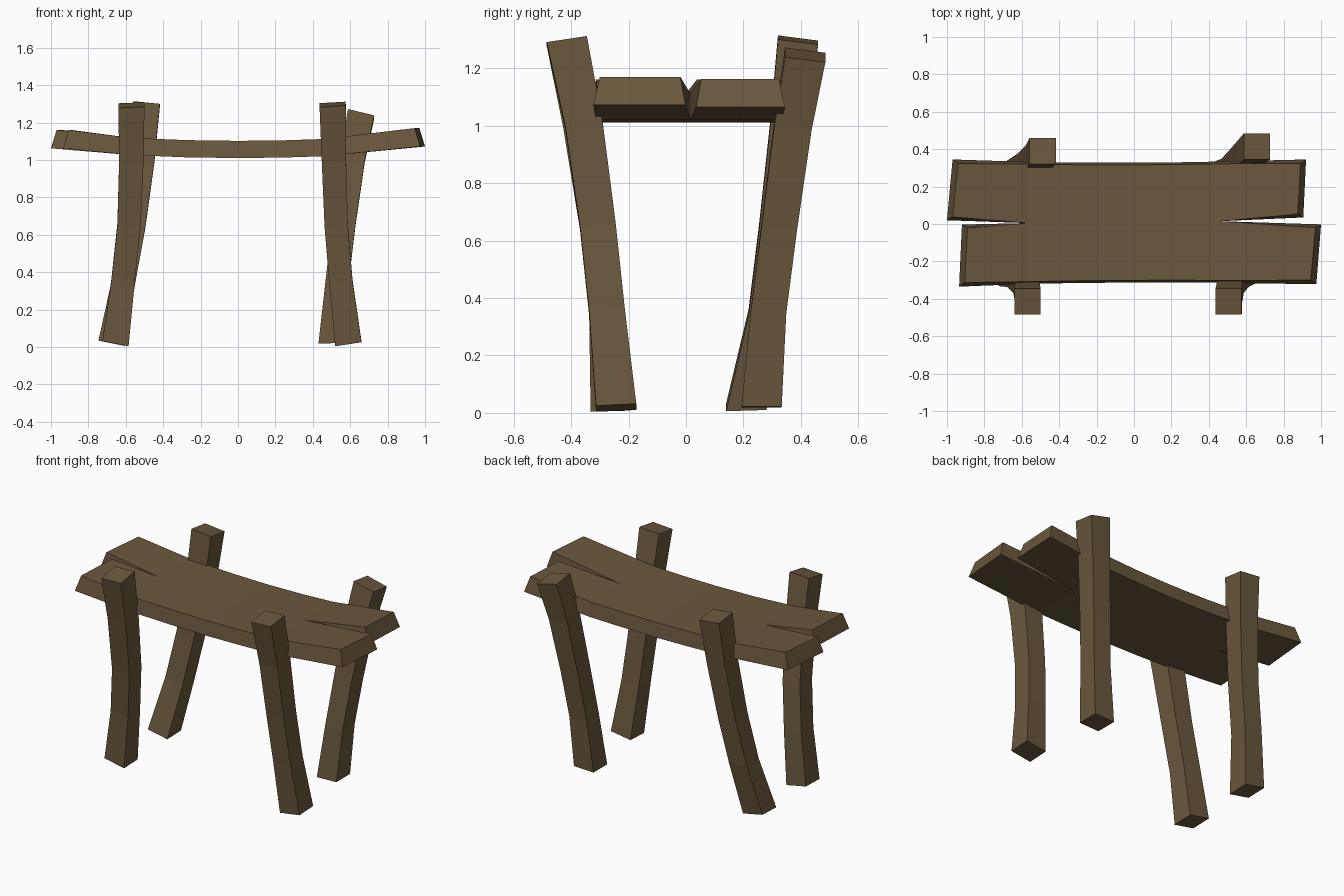
import bpy, bmesh

if "Cube" in bpy.data.objects:
    bpy.data.objects.remove(bpy.data.objects["Cube"])

wood = bpy.data.materials.new("dark brown wood")
wood.diffuse_color = (0.145, 0.097, 0.047, 1)
wood.use_nodes = True
wood.node_tree.nodes["Principled BSDF"].inputs["Base Color"].default_value = wood.diffuse_color


def finish(name, bm):
    bmesh.ops.remove_doubles(bm, verts=bm.verts, dist=0.0005)
    bmesh.ops.recalc_face_normals(bm, faces=bm.faces)
    me = bpy.data.meshes.new(name)
    bm.to_mesh(me)
    bm.free()
    me.materials.append(wood)
    ob = bpy.data.objects.new(name, me)
    bpy.context.collection.objects.link(ob)
    return ob


# Bent square post: path of centres, with tilted end caps (slope in x, slope in y)
def leg(name, path, bottom_tilt, top_tilt):
    bm = bmesh.new()
    rings = []
    halves = [0.07, 0.062, 0.062, 0.065, 0.07]
    for i, (x, y, z) in enumerate(path):
        t = i / (len(path) - 1)
        sx = bottom_tilt[0] * (1 - t) + top_tilt[0] * t
        sy = bottom_tilt[1] * (1 - t) + top_tilt[1] * t
        h = halves[i]
        rings.append([bm.verts.new((x + a * h, y + b * h, z + a * h * sx + b * h * sy))
                      for a, b in ((-1, -1), (1, -1), (1, 1), (-1, 1))])
    for r, s in zip(rings, rings[1:]):
        for k in range(4):
            bm.faces.new((r[k], r[(k + 1) % 4], s[(k + 1) % 4], s[k]))
    bm.faces.new(rings[0][::-1])
    bm.faces.new(rings[-1])
    finish(name, bm)


leg("front_left_leg",
    [(-0.655, -0.262, 0.02), (-0.615, -0.275, 0.35), (-0.583, -0.307, 0.65),
     (-0.570, -0.362, 1.0), (-0.570, -0.415, 1.293)], (-0.2, 0.03), (0.04, 0.18))
leg("front_right_leg",
    [(0.590, -0.243, 0.018), (0.550, -0.275, 0.35), (0.525, -0.307, 0.65),
     (0.513, -0.355, 1.0), (0.506, -0.415, 1.297)], (0.15, 0.05), (0.06, 0.15))
leg("back_left_leg",
    [(-0.675, 0.210, 0.022), (-0.612, 0.280, 0.35), (-0.557, 0.317, 0.65),
     (-0.512, 0.358, 1.0), (-0.488, 0.390, 1.298)], (-0.2, 0.03), (-0.1, -0.13))
leg("back_right_leg",
    [(0.500, 0.263, 0.02), (0.530, 0.287, 0.35), (0.565, 0.325, 0.65),
     (0.612, 0.372, 1.0), (0.658, 0.415, 1.246)], (0.03, 0.0), (-0.24, -0.13))


# Sagging top, one slab with split ends: each half is a strip sharing the middle line
mid_x = [-0.57, -0.28, 0.0, 0.25, 0.46]
mid_z = [1.026, 1.014, 1.01, 1.013, 1.02]
mid_inner = [0.005, 0.0, 0.0, 0.0, 0.015]


def half_slab(bm, side, left, right, outer):
    """left/right: (inner x, inner y, outer x, outer y, bottom z) of each split end."""
    def end(e, s):
        ix, iy, ox, oy, z = e
        c = side * 0.022
        return [(ix, iy, z), (ox, oy, z),
                (ox - s * 0.03, oy - c, z + 0.098), (ix - s * 0.03, iy + c * 0.8, z + 0.098)]
    rows = [end(left, -1)]
    for x, z, iy, oy in zip(mid_x, mid_z, mid_inner, outer):
        rows.append([(x, iy, z), (x, side * oy, z),
                     (x, side * (oy - 0.012), z + 0.092), (x, iy, z + 0.092)])
    rows.append(end(right, 1))
    rows = [[bm.verts.new(p) for p in r] for r in rows]
    last = len(rows) - 2
    for i, (r, s) in enumerate(zip(rows, rows[1:])):
        for k in range(4):
            if k == 3 and 0 < i < last:
                continue  # halves are joined here, no inner wall
            bm.faces.new((r[k], r[(k + 1) % 4], s[(k + 1) % 4], s[k]))
    bm.faces.new(rows[0])
    bm.faces.new(rows[-1])


bm = bmesh.new()
half_slab(bm, -1, (-0.92, -0.003, -0.935, -0.335, 1.062), (1.0, -0.002, 0.975, -0.322, 1.072),
          [0.32, 0.315, 0.313, 0.312, 0.314])
half_slab(bm, 1, (-1.0, 0.02, -0.97, 0.345, 1.062), (0.905, 0.035, 0.92, 0.345, 1.064),
          [0.332, 0.328, 0.328, 0.33, 0.334])
finish("split_tabletop", bm)
